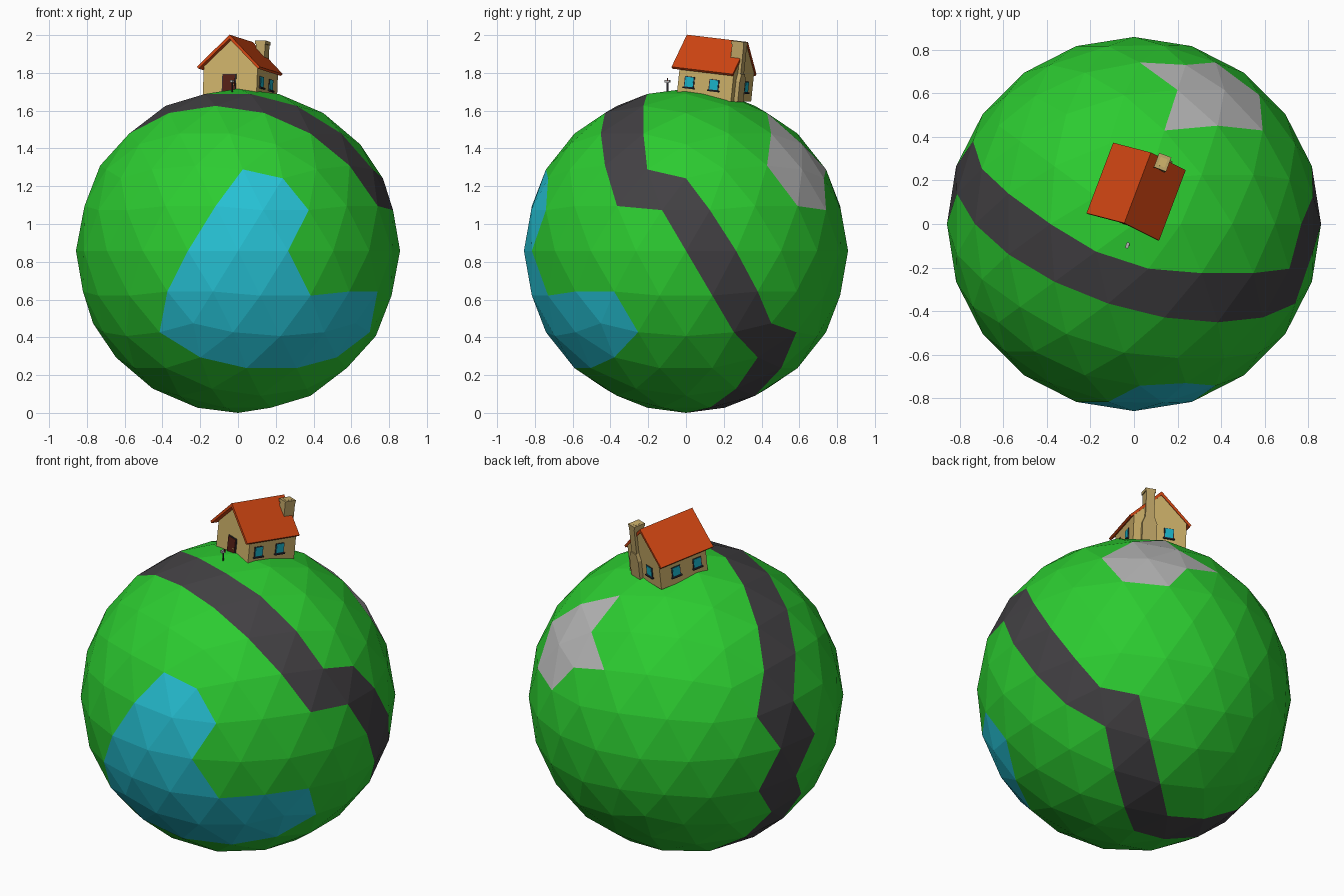
import bpy, bmesh
from math import radians, sin, cos
from mathutils import Matrix, Vector
from mathutils.geometry import intersect_point_tri_2d

if "Cube" in bpy.data.objects:
    bpy.data.objects.remove(bpy.data.objects["Cube"])

R = 0.858


def material(name, r, g, b):
    m = bpy.data.materials.new(name)
    m.diffuse_color = (r, g, b, 1)
    m.use_nodes = True
    m.node_tree.nodes["Principled BSDF"].inputs["Base Color"].default_value = m.diffuse_color
    return m


GRASS = material("grass", 0.025, 0.6, 0.03)
ROAD = material("asphalt", 0.055, 0.052, 0.057)
WATER = material("water", 0.02, 0.55, 0.68)
ROCK = material("stone", 0.45, 0.45, 0.45)
WALL = material("plaster", 0.6, 0.43, 0.14)
ROOF = material("tiles", 0.62, 0.06, 0.006)
DOOR = material("door_wood", 0.09, 0.014, 0.008)
GLASS = material("glass", 0.01, 0.45, 0.58)
FRAME = material("dark_frame", 0.03, 0.03, 0.04)
BRICK = material("chimney_stone", 0.5, 0.36, 0.13)


# ---- Planet: faceted icosphere, faces coloured by outlines drawn in a view
bpy.ops.mesh.primitive_ico_sphere_add(subdivisions=3, radius=R, location=(0, 0, R))
planet = bpy.context.object
planet.name = "planet"
for m in (GRASS, ROAD, WATER, ROCK):
    planet.data.materials.append(m)


def inside(u, v, poly):
    hit = False
    for (x1, y1), (x2, y2) in zip(poly, poly[1:] + poly[:1]):
        if (y1 > v) != (y2 > v) and u < x1 + (v - y1) * (x2 - x1) / (y2 - y1):
            hit = not hit
    return hit


def paint(slot, turn, lift, poly, depth=0.15, v0=0.0, scale=1.0):
    a, e = radians(turn), radians(lift)
    d = Vector((sin(a) * cos(e), -cos(a) * cos(e), sin(e)))
    right = Vector((cos(a), sin(a), 0))
    up = d.cross(right)
    for f in planet.data.polygons:
        c = f.center
        if c.dot(d) > depth and inside(c.dot(right) * scale, (c.dot(up) + v0) * scale, poly):
            f.material_index = slot


# lake on the front
paint(2, 0, 0, [(0.03, 1.29), (0.23, 1.24), (0.37, 1.08), (0.27, 0.86), (0.38, 0.63),
                (0.74, 0.64), (0.70, 0.42), (0.53, 0.30), (0.32, 0.24), (0.05, 0.24),
                (-0.20, 0.30), (-0.41, 0.43), (-0.37, 0.63), (-0.27, 0.86), (-0.13, 1.08)], v0=R)
# stony patch behind the house
paint(3, 0, 90, [(0.03, 0.74), (0.38, 0.74), (0.57, 0.59), (0.59, 0.44),
                 (0.38, 0.455), (0.14, 0.43), (0.20, 0.62)])
# road over the top
paint(1, 0, 90, [(-0.70, 0.26), (-0.57, 0.14), (-0.38, 0.01), (-0.18, -0.12), (0.06, -0.20),
                 (0.30, -0.22), (0.55, -0.22), (0.71, -0.20), (0.74, -0.37), (0.58, -0.43),
                 (0.38, -0.45), (0.12, -0.43), (-0.12, -0.36), (-0.36, -0.30),
                 (-0.55, -0.17), (-0.72, 0.0), (-0.80, 0.13)], depth=0.3)
# road down the right side
paint(1, 90, 0, [(-0.23, 1.69), (-0.225, 1.49), (-0.20, 1.29), (0, 1.24), (0.13, 1.08),
                 (0.27, 0.86), (0.38, 0.63), (0.44, 0.48), (0.58, 0.43), (0.54, 0.29),
                 (0.37, 0.10), (0.27, 0.12), (0.37, 0.29), (0.25, 0.43), (0.15, 0.63),
                 (0, 0.86), (-0.12, 1.08), (-0.37, 1.10), (-0.42, 1.29), (-0.45, 1.48),
                 (-0.42, 1.59)], v0=R)
# road under the bottom
paint(1, 0, -90, [(0.366, -0.266), (0.19, -0.138), (0, 0), (-0.452, 0), (-0.769, 0),
                  (-0.708, -0.2), (-0.55, -0.25), (-0.312, -0.227), (-0.073, -0.223),
                  (0.12, -0.366)])
# road up the left side
paint(1, 215, 25, [(57, 141), (88, 107), (107, 68), (110, 39), (107, -8), (128, -41),
                   (110, -83), (116, -99), (98, -123), (85, -117), (73, -98), (95, -55),
                   (71, -22), (78, 24), (72, 68), (57, 109), (38, 140)], scale=182.6)


# ---- House: built in its own frame, then turned and tilted onto the planet
PLACE = (Matrix.Translation((0.01, 0.149, 1.675)) @ Matrix.Rotation(radians(-20.7), 4, 'Z')
         @ Matrix.Rotation(radians(-6.4), 4, 'X'))


def prism(name, profile, y0, y1, mat, place=PLACE):
    """Extrude an x-z profile from y0 to y1."""
    bm = bmesh.new()
    face = bm.faces.new([bm.verts.new((x, y0, z)) for x, z in profile])
    ext = bmesh.ops.extrude_face_region(bm, geom=[face])
    bmesh.ops.translate(bm, vec=(0, y1 - y0, 0),
                        verts=[v for v in ext["geom"] if isinstance(v, bmesh.types.BMVert)])
    bmesh.ops.recalc_face_normals(bm, faces=bm.faces)
    me = bpy.data.meshes.new(name)
    bm.to_mesh(me)
    bm.free()
    me.materials.append(mat)
    ob = bpy.data.objects.new(name, me)
    bpy.context.collection.objects.link(ob)
    ob.matrix_world = place
    return ob


def box(name, x, y, z, w, d, h, mat, place=PLACE):
    """Box centred on x, y, z."""
    return prism(name, [(x - w / 2, z - h / 2), (x + w / 2, z - h / 2),
                        (x + w / 2, z + h / 2), (x - w / 2, z + h / 2)],
                 y - d / 2, y + d / 2, mat, place)


# walls with gables, and the roof shell
prism("walls", [(-0.152, -0.01), (0.152, -0.01), (0.152, 0.142), (0, 0.288), (-0.152, 0.142)],
      -0.154, 0.154, WALL)
prism("roof", [(-0.178, 0.137), (0, 0.308), (0.178, 0.137), (0.168, 0.127),
               (0, 0.286), (-0.168, 0.127)], -0.19, 0.158, ROOF)

# chimney: wide foot, tapered shoulders, cap with a flue
X = 0.066
prism("chimney_foot", [(X - 0.042, -0.01), (X + 0.042, -0.01), (X + 0.042, 0.1),
                       (X + 0.026, 0.14), (X - 0.026, 0.14), (X - 0.042, 0.1)],
      0.14, 0.176, BRICK)
box("chimney_stack", X, 0.137, 0.2, 0.05, 0.066, 0.2, BRICK)
box("chimney_cap", X, 0.135, 0.3, 0.06, 0.07, 0.018, BRICK)
box("chimney_flue", X, 0.135, 0.303, 0.034, 0.04, 0.014, WALL)

# door with knob
box("door_frame", -0.005, -0.155, 0.05, 0.078, 0.008, 0.106, FRAME)
box("door", -0.005, -0.157, 0.049, 0.068, 0.01, 0.1, DOOR)
box("door_knob", 0.02, -0.163, 0.045, 0.006, 0.006, 0.006, WALL)


# windows: frame, pane and sill on each side and at the back
def window(name, angle, along, out):
    place = PLACE @ Matrix.Rotation(radians(angle), 4, 'Z')
    box(name + "_frame", along, -out, 0.065, 0.056, 0.008, 0.062, FRAME, place)
    box(name + "_pane", along, -out - 0.002, 0.067, 0.046, 0.008, 0.052, GLASS, place)
    box(name + "_sill", along, -out - 0.005, 0.035, 0.066, 0.014, 0.007, FRAME, place)


for along in (-0.09, 0.05):
    window("right_window", 90, along, 0.152)
    window("left_window", -90, -along, 0.152)
window("back_window", 180, 0.052, 0.154)

# letterbox on a post by the door
POST = Matrix.Translation((-0.03, -0.098, 1.69)) @ Matrix.Rotation(radians(-20.7), 4, 'Z')
box("letterbox_post", 0, 0, 0.025, 0.007, 0.007, 0.07, FRAME, POST)
box("letterbox", 0, 0, 0.066, 0.014, 0.028, 0.015, ROCK, POST)
box("letterbox_flag", 0.009, 0.004, 0.074, 0.003, 0.005, 0.016, DOOR, POST)
